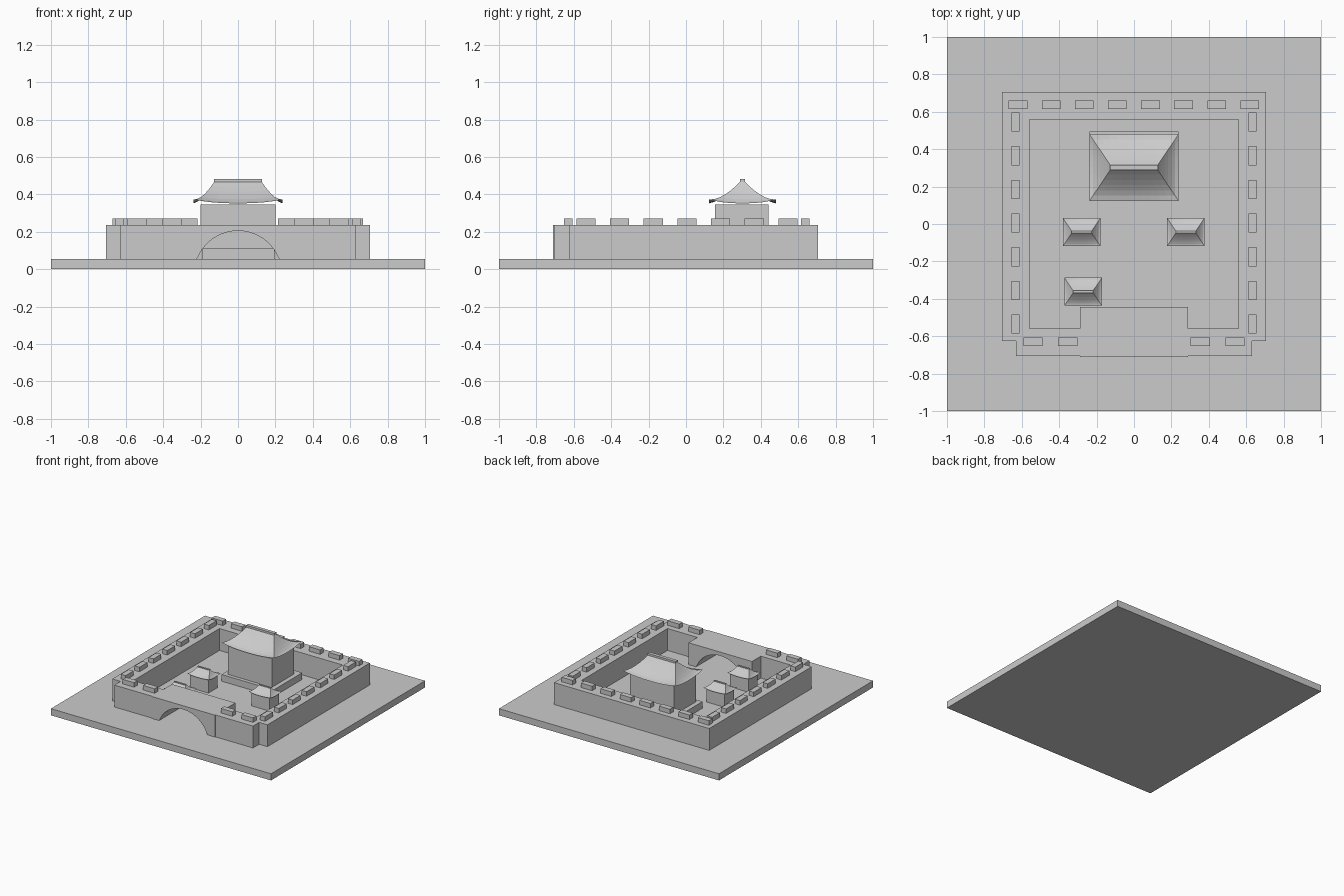
import bpy
import bmesh

if "Cube" in bpy.data.objects:
    bpy.data.objects.remove(bpy.data.objects["Cube"], do_unlink=True)

stone = bpy.data.materials.new("grey stone")
stone.use_nodes = True
grey = (0.6, 0.6, 0.6, 1)
stone.diffuse_color = grey
stone.node_tree.nodes["Principled BSDF"].inputs["Base Color"].default_value = grey

FLOOR, WALL_TOP = 0.055, 0.235


def finish(name, bm, fix_normals=True):
    if fix_normals:
        bmesh.ops.recalc_face_normals(bm, faces=bm.faces)
    mesh = bpy.data.meshes.new(name)
    bm.to_mesh(mesh)
    bm.free()
    mesh.materials.append(stone)
    obj = bpy.data.objects.new(name, mesh)
    bpy.context.collection.objects.link(obj)
    return obj


def prism(name, points, offset):
    """Extrude a closed outline along an offset."""
    bm = bmesh.new()
    face = bm.faces.new([bm.verts.new(p) for p in points])
    result = bmesh.ops.extrude_face_region(bm, geom=[face], use_keep_orig=True)
    moved = [g for g in result["geom"] if isinstance(g, bmesh.types.BMVert)]
    bmesh.ops.translate(bm, verts=moved, vec=offset)
    return finish(name, bm)


def box(name, x, y, z, width, depth, height):
    """Box centred on x, y and standing on z."""
    w, d = width / 2, depth / 2
    outline = [(x - w, y - d, z), (x + w, y - d, z), (x + w, y + d, z), (x - w, y + d, z)]
    return prism(name, outline, (0, 0, height))


def curved_roof(name, x, y, z, s):
    """Concave hipped roof with upturned corners, eave at z, scaled by s."""
    rings, segs = 6, 10
    bm = bmesh.new()
    loops = []
    for r in range(rings + 1):
        t = r / rings
        hx, hy = 0.125 + 0.113 * t, 0.01 + 0.168 * t
        corners = [(-hx, -hy), (hx, -hy), (hx, hy), (-hx, hy)]
        loop = []
        for (ax, ay), (bx, by) in zip(corners, corners[1:] + corners[:1]):
            for i in range(segs):
                u = i / segs
                lift = 0.021 * t ** 2 * abs(2 * u - 1) ** 2.5
                height = 0.118 * (1 - t) ** 1.5 + lift
                loop.append(bm.verts.new((x + s * (ax + (bx - ax) * u),
                                          y + s * (ay + (by - ay) * u), z + s * height)))
        loops.append(loop)
    count = 4 * segs
    for upper, lower in zip(loops, loops[1:]):
        for i in range(count):
            j = (i + 1) % count
            bm.faces.new((upper[i], lower[i], lower[j], upper[j]))
    finish(name, bm, False)
    box(name + "_ridge", x, y, z + 0.108 * s, 0.256 * s, 0.028 * s, 0.022 * s)


# Ground slab
box("ground_slab", 0, 0, 0, 2, 2, FLOOR)

# Courtyard wall, open at the gate and notched at the front corners
half = [(0.288, -0.56), (0.288, -0.705), (0.63, -0.705), (0.63, -0.625), (0.705, -0.625), (0.705, 0.705)]
inner = [(0.56, 0.56), (0.56, -0.56)]
plan = half + [(-x, y) for x, y in reversed(half)]
plan += [(-x, y) for x, y in reversed(inner)] + inner
prism("courtyard_wall", [(x, y, FLOOR) for x, y in plan], (0, 0, WALL_TOP - FLOOR))

# Gatehouse block with an arched passage
radius, centre = 0.236, -0.031
arch = []
for i in range(17):
    x = -0.22 + 0.44 * i / 16
    arch.append((x, max(FLOOR, centre + (radius ** 2 - x ** 2) ** 0.5)))
arch[0], arch[-1] = (-0.22, FLOOR), (0.22, FLOOR)
profile = arch + [(0.288, FLOOR), (0.288, WALL_TOP), (-0.288, WALL_TOP), (-0.288, FLOOR)]
prism("gatehouse", [(x, -0.71, z) for x, z in profile], (0, 0.265, 0))

# Battlements
for side, label in ((-1, "right"), (1, "left")):
    for i in range(7):
        box(f"{label}_merlon", side * 0.633, 0.545 - 0.18 * i, WALL_TOP, 0.044, 0.102, 0.037)
    for x in (0.353, 0.54):
        box("front_merlon", side * x, -0.63, WALL_TOP, 0.104, 0.044, 0.037)
for i in range(8):
    box("back_merlon", -0.62 + 0.177 * i, 0.638, WALL_TOP, 0.1, 0.044, 0.037)

# Main hall on its plinth
box("hall_plinth", 0, 0.31, FLOOR, 0.474, 0.37, 0.055)
box("hall_body", 0, 0.298, 0.11, 0.4, 0.288, 0.235)
curved_roof("hall_roof", 0, 0.302, 0.352, 1)

# Small pavilions
for x, y in ((-0.28, -0.043), (0.277, -0.043), (-0.272, -0.362)):
    box("pavilion_body", x, y, FLOOR, 0.167, 0.12, 0.106)
    curved_roof("pavilion_roof", x, y, 0.165, 0.42)
